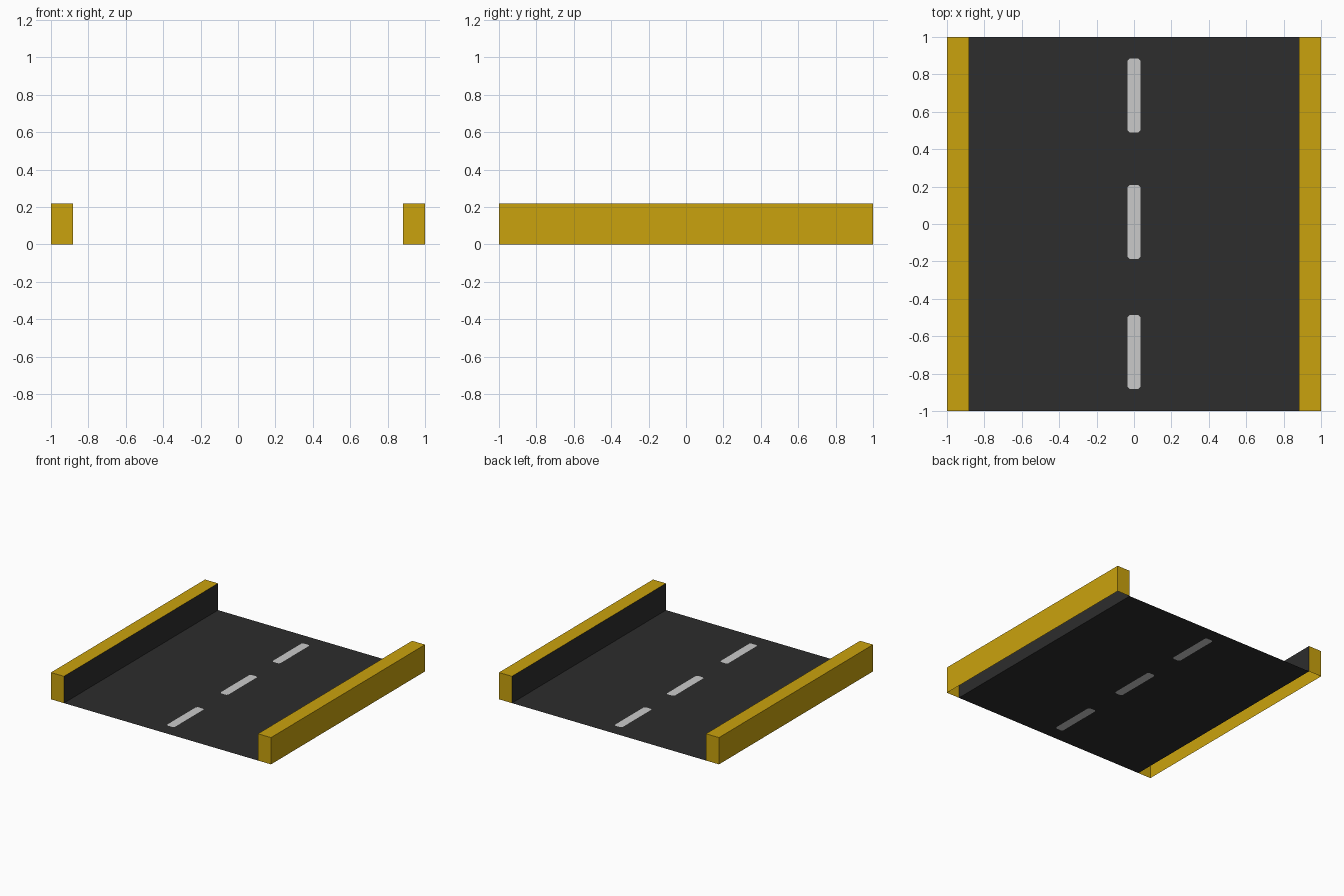
import bpy, bmesh
from mathutils import Matrix, Vector

if "Cube" in bpy.data.objects:
    bpy.data.objects.remove(bpy.data.objects["Cube"], do_unlink=True)


def make_material(name, rgb):
    mat = bpy.data.materials.new(name)
    mat.use_nodes = True
    mat.diffuse_color = (*rgb, 1)
    mat.node_tree.nodes["Principled BSDF"].inputs["Base Color"].default_value = (*rgb, 1)
    return mat


asphalt = make_material("asphalt_grey", (0.026, 0.026, 0.026))
paint = make_material("dash_white", (0.59, 0.59, 0.59))
yellow = make_material("kerb_yellow", (0.59, 0.362, 0.004))

HALF = 1.0
INNER = 0.882
HEIGHT = 0.22


def make_object(name, bm, materials):
    mesh = bpy.data.meshes.new(name)
    bm.to_mesh(mesh)
    bm.free()
    for mat in materials:
        mesh.materials.append(mat)
    obj = bpy.data.objects.new(name, mesh)
    bpy.context.collection.objects.link(obj)
    return obj


def chamfered_loop(bm, cy, hx, hy, cut):
    """Closed counter-clockwise rectangle with clipped corners."""
    points = []
    for sx, sy in ((1, 1), (-1, 1), (-1, -1), (1, -1)):
        pair = [(sx * hx, cy + sy * (hy - cut)), (sx * (hx - cut), cy + sy * hy)]
        points += pair if sx * sy > 0 else pair[::-1]
    return [bm.verts.new((x, y, 0)) for x, y in points]


def loop_edges(bm, verts):
    return [bm.edges.new((v, verts[i - 1])) for i, v in enumerate(verts)]


# Road surface: one flat sheet with the dashes cut into it
bm = bmesh.new()
outline = [bm.verts.new((x * INNER, y * HALF, 0))
           for x, y in ((-1, -1), (1, -1), (1, 1), (-1, 1))]
edges = loop_edges(bm, outline)
dashes = [chamfered_loop(bm, cy, 0.035, 0.198, 0.012) for cy in (-0.684, 0.01, 0.687)]
for dash in dashes:
    edges += loop_edges(bm, dash)
bmesh.ops.triangle_fill(bm, edges=edges, use_beauty=True, normal=Vector((0, 0, 1)))
for dash in dashes:
    bm.faces.new(dash).material_index = 1
bm.normal_update()
for face in bm.faces:
    if face.normal.z < 0:
        face.normal_flip()
make_object("road_surface", bm, [asphalt, paint])

# Kerbs: hollow blocks, open underneath, with the road-side wall in asphalt
for side, name in ((1, "left_kerb"), (-1, "right_kerb")):
    bm = bmesh.new()
    bmesh.ops.create_cube(bm, size=1, matrix=(
        Matrix.Translation((side * (HALF + INNER) / 2, 0, HEIGHT / 2))
        @ Matrix.Diagonal((HALF - INNER, 2 * HALF, HEIGHT, 1))))
    bm.normal_update()
    bottom = [f for f in bm.faces if f.normal.z < -0.5]
    bmesh.ops.delete(bm, geom=bottom, context='FACES_ONLY')
    for face in bm.faces:
        face.material_index = 1 if face.normal.x * side < -0.5 else 0
    make_object(name, bm, [yellow, asphalt])
